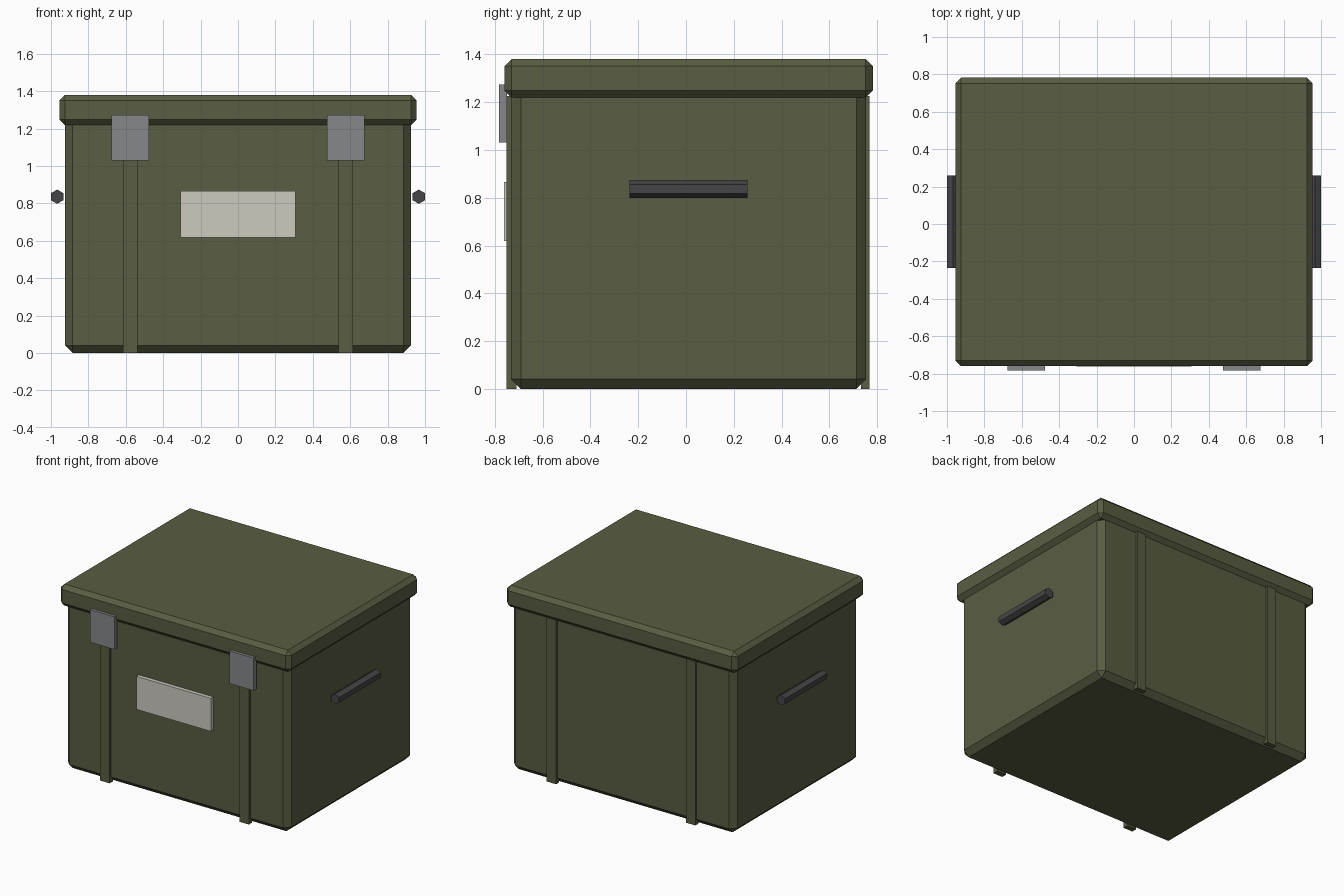
import bpy, bmesh, math
from mathutils import Matrix

if "Cube" in bpy.data.objects:
    bpy.data.objects.remove(bpy.data.objects["Cube"])

YC = 0.011  # case centre in y (latches stick out at the front)


def material(name, rgb):
    m = bpy.data.materials.new(name)
    m.diffuse_color = (*rgb, 1)
    m.use_nodes = True
    m.node_tree.nodes["Principled BSDF"].inputs["Base Color"].default_value = m.diffuse_color
    return m


GREEN = material("olive green", (0.100, 0.110, 0.055))
STEEL = material("steel grey", (0.240, 0.245, 0.248))
DARK = material("dark grey", (0.060, 0.060, 0.064))
CREAM = material("label cream", (0.610, 0.590, 0.530))


def finish(name, bm, mat):
    bmesh.ops.recalc_face_normals(bm, faces=bm.faces)
    me = bpy.data.meshes.new(name)
    bm.to_mesh(me)
    bm.free()
    me.materials.append(mat)
    ob = bpy.data.objects.new(name, me)
    bpy.context.collection.objects.link(ob)
    return ob


def box(name, lo, hi, mat, bevel=0):
    bm = bmesh.new()
    bmesh.ops.create_cube(bm, size=1)
    for v in bm.verts:
        v.co = [(a + b) / 2 + c * (b - a) for a, b, c in zip(lo, hi, v.co)]
    if bevel:
        bmesh.ops.bevel(bm, geom=bm.edges[:], offset=bevel, segments=1,
                        affect='EDGES', profile=0.5)
    return finish(name, bm, mat)


# chamfered body and overhanging lid
box("body", (-0.925, YC - 0.743, 0), (0.925, YC + 0.743, 1.26), GREEN, 0.041)
box("lid", (-0.955, YC - 0.771, 1.219), (0.955, YC + 0.771, 1.38), GREEN, 0.03)

for side, s in (("left", -1), ("right", 1)):
    x = 0.576 * s
    # ribs on front and back
    box(f"front_rib_{side}", (x - 0.039, YC - 0.761, 0),
        (x + 0.039, YC - 0.721, 1.225), GREEN)
    box(f"back_rib_{side}", (x - 0.039, YC + 0.721, 0),
        (x + 0.039, YC + 0.757, 1.225), GREEN)
    # latch plates
    box(f"latch_{side}", (x - 0.1, -0.782, 1.03),
        (x + 0.1, -0.749, 1.274), STEEL)
    # six-sided handle bars
    bm = bmesh.new()
    bmesh.ops.create_cone(bm, cap_ends=True, segments=6, radius1=0.038,
                          radius2=0.038, depth=0.494)
    bmesh.ops.transform(bm, verts=bm.verts,
                        matrix=Matrix.Translation((0.967 * s, YC, 0.836))
                        @ Matrix.Rotation(math.pi / 2, 4, 'X'))
    finish(f"handle_{side}", bm, DARK)

# label plate
box("label_plate", (-0.308, -0.761, 0.619), (0.308, -0.73, 0.866), CREAM)
